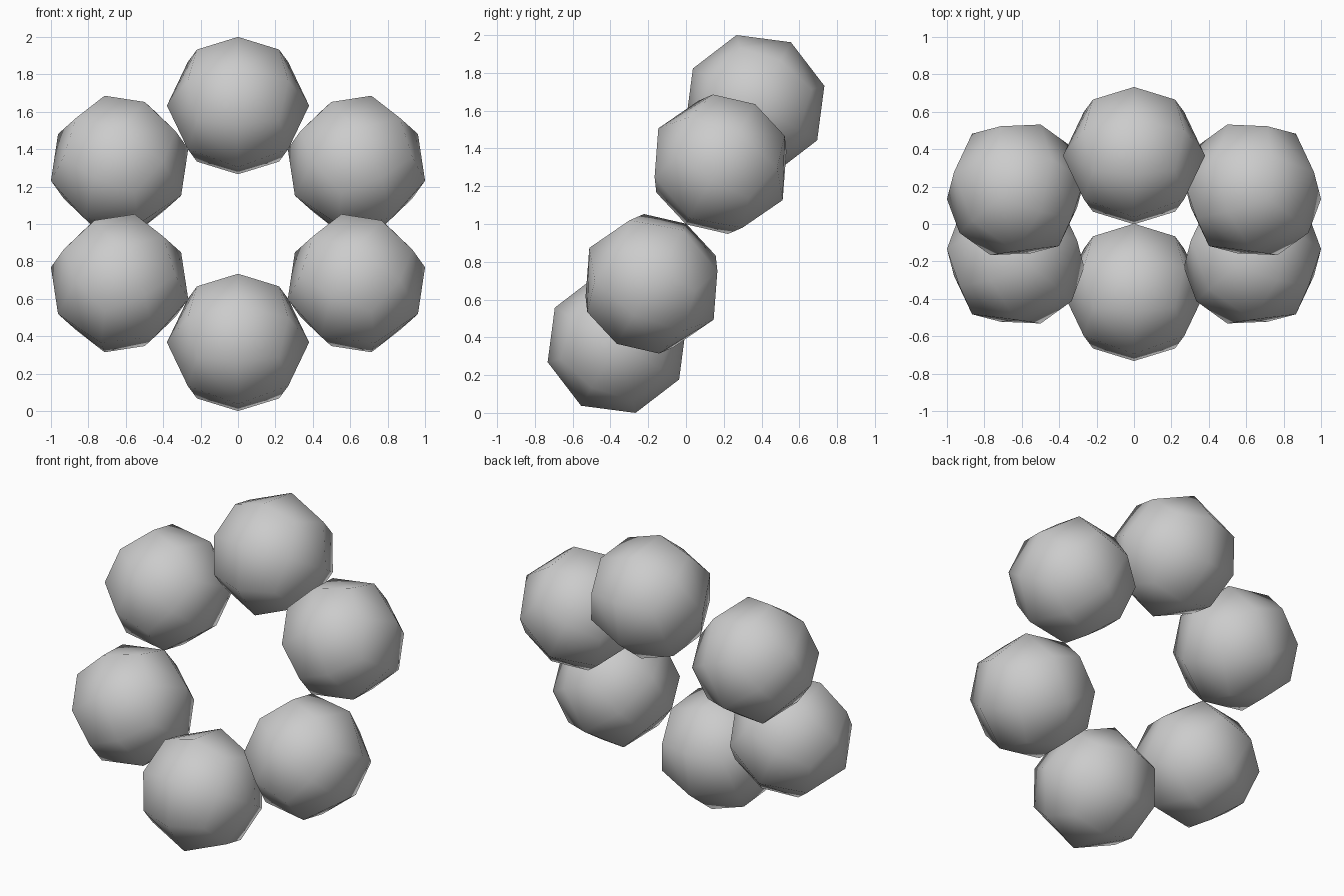
import bpy, bmesh
from math import radians
from mathutils import Matrix

# remove the default cube
cube = bpy.data.objects.get("Cube")
if cube:
    bpy.data.objects.remove(cube, do_unlink=True)

RING_RADIUS = 0.731
BALL_RADIUS = 0.38
COUNT = 6

# plain grey finish
grey = bpy.data.materials.new("plain_grey")
grey.use_nodes = True
colour = (0.6, 0.6, 0.6, 1)
grey.diffuse_color = colour
grey.node_tree.nodes["Principled BSDF"].inputs["Base Color"].default_value = colour


def ball_mesh():
    """Cube split once and pushed out to a sphere."""
    bm = bmesh.new()
    bmesh.ops.create_cube(bm, size=2)
    bmesh.ops.subdivide_edges(bm, edges=bm.edges[:], cuts=1, use_grid_fill=True)
    for v in bm.verts:
        v.co = v.co.normalized() * BALL_RADIUS
    # split the bent quads along their outward diagonal
    bmesh.ops.triangulate(bm, faces=bm.faces[:], quad_method='SHORT_EDGE')
    bmesh.ops.recalc_face_normals(bm, faces=bm.faces[:])
    for f in bm.faces:
        f.smooth = True
    mesh = bpy.data.meshes.new("ball")
    bm.to_mesh(mesh)
    bm.free()
    mesh.materials.append(grey)
    return mesh


# ring of balls, each turned with its place, leaning back from upright
mesh = ball_mesh()
lean = Matrix.Translation((0, 0, 1)) @ Matrix.Rotation(radians(60), 4, 'X')
for i in range(COUNT):
    ball = bpy.data.objects.new(f"ring_ball_{i + 1}", mesh)
    turn = Matrix.Rotation(radians(30 + i * 360 / COUNT), 4, 'Z')
    ball.matrix_world = lean @ turn @ Matrix.Translation((RING_RADIUS, 0, 0))
    bpy.context.collection.objects.link(ball)
